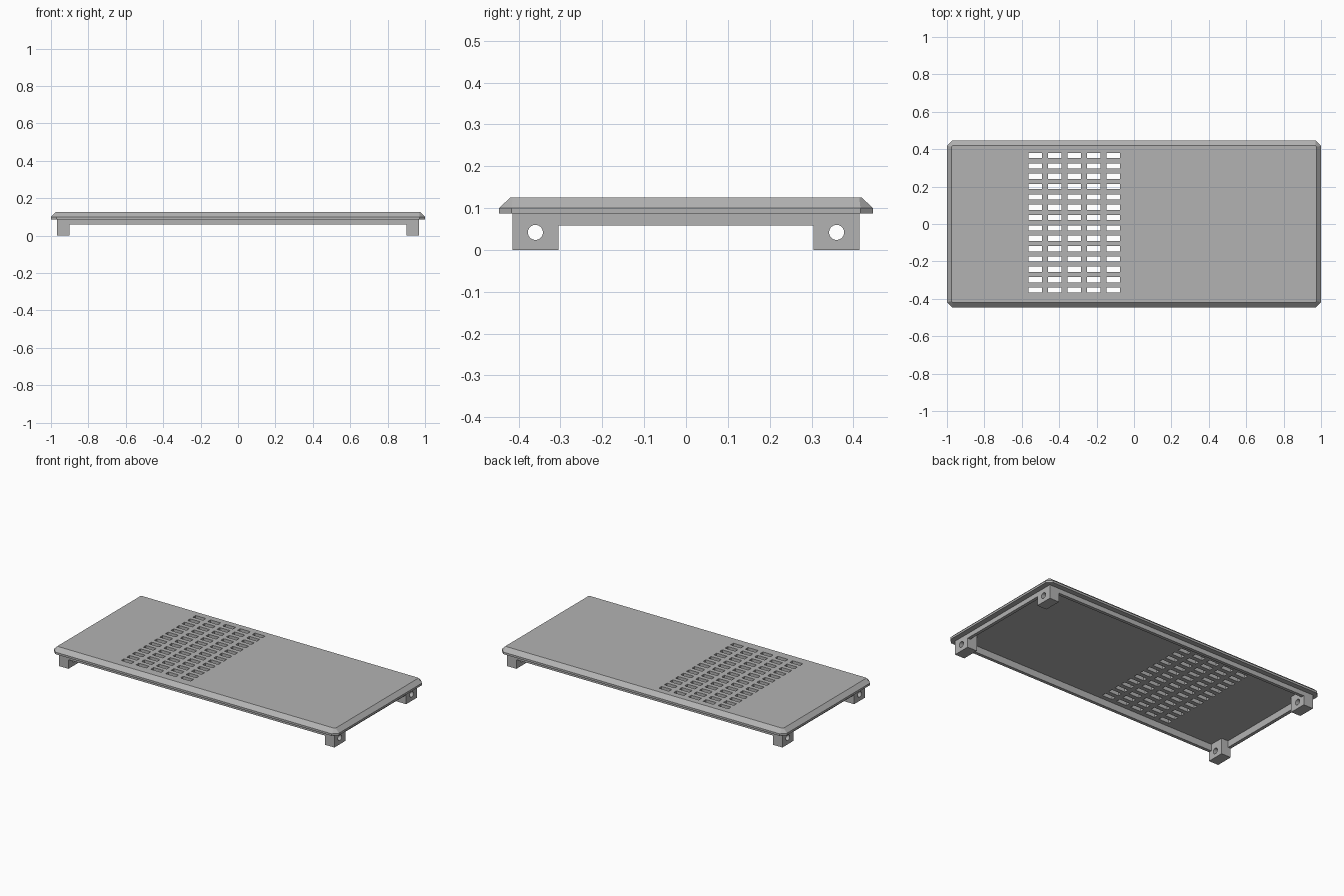
import bpy
import bmesh
from math import pi
from mathutils import Matrix

cube = bpy.data.objects.get("Cube")
if cube:
    bpy.data.objects.remove(cube, do_unlink=True)

grey = bpy.data.materials.new("plain grey")
grey.use_nodes = True
colour = (0.45, 0.45, 0.45, 1)
grey.diffuse_color = colour
grey.node_tree.nodes["Principled BSDF"].inputs["Base Color"].default_value = colour


def make_object(name, bm):
    bmesh.ops.recalc_face_normals(bm, faces=bm.faces)
    mesh = bpy.data.meshes.new(name)
    bm.to_mesh(mesh)
    bm.free()
    mesh.materials.append(grey)
    obj = bpy.data.objects.new(name, mesh)
    bpy.context.collection.objects.link(obj)
    return obj


def add_box(bm, x0, x1, y0, y1, z0, z1):
    place = Matrix.Translation(((x0 + x1) / 2, (y0 + y1) / 2, (z0 + z1) / 2))
    size = Matrix.Diagonal((abs(x1 - x0), abs(y1 - y0), z1 - z0, 1))
    bmesh.ops.create_cube(bm, size=1, matrix=place @ size)


def combine(target, tool, operation):
    mod = target.modifiers.new(operation, "BOOLEAN")
    mod.operation = operation
    mod.solver = "EXACT"
    mod.object = tool
    bpy.context.view_layer.objects.active = target
    bpy.ops.object.modifier_apply(modifier=mod.name)
    bpy.data.objects.remove(tool, do_unlink=True)


def corner_cut_ring(bm, x, y, cut, z):
    ring = []
    for sx, sy in ((1, 1), (-1, 1), (-1, -1), (1, -1)):
        pair = [(sx * x, sy * (y - cut), z), (sx * (x - cut), sy * y, z)]
        if sx * sy < 0:
            pair.reverse()
        ring += [bm.verts.new(p) for p in pair]
    return ring


# Cover plate: upright lip, then a bevel up to the flat top
TOP, LIP, CEILING, BASE = 0.125, 0.1, 0.1, 0.087
bm = bmesh.new()
rings = [corner_cut_ring(bm, 1, 0.447, 0.03, BASE),
         corner_cut_ring(bm, 1, 0.447, 0.03, LIP),
         corner_cut_ring(bm, 0.975, 0.42, 0.006, TOP)]
for low, high in zip(rings, rings[1:]):
    for i in range(8):
        j = (i + 1) % 8
        bm.faces.new((low[i], low[j], high[j], high[i]))
bm.faces.new(rings[0])
bm.faces.new(rings[-1])
cover = make_object("cover_plate", bm)

# Skirt below the plate, hollowed out to the ceiling
SKIRT_X, SKIRT_Y, WALL = 0.967, 0.415, 0.02
bm = bmesh.new()
add_box(bm, -SKIRT_X, SKIRT_X, -SKIRT_Y, SKIRT_Y, 0.058, 0.11)
combine(cover, make_object("skirt", bm), "UNION")
bm = bmesh.new()
inner_x, inner_y = SKIRT_X - WALL, SKIRT_Y - WALL
add_box(bm, -inner_x, inner_x, -inner_y, inner_y, 0, CEILING)
combine(cover, make_object("hollow", bm), "DIFFERENCE")

# Four corner feet, flush with the skirt
bm = bmesh.new()
for sx in (-1, 1):
    for sy in (-1, 1):
        add_box(bm, sx * 0.9, sx * SKIRT_X, sy * 0.305, sy * SKIRT_Y, 0, 0.11)
combine(cover, make_object("feet", bm), "UNION")

# Round cross holes through the feet
bm = bmesh.new()
for sx in (-1, 1):
    for sy in (-1, 1):
        place = Matrix.Translation((sx * 0.93, sy * 0.36, 0.042))
        bmesh.ops.create_cone(bm, cap_ends=True, segments=32, radius1=0.018,
                              radius2=0.018, depth=0.2,
                              matrix=place @ Matrix.Rotation(pi / 2, 4, "Y"))
combine(cover, make_object("foot_holes", bm), "DIFFERENCE")

# Grid of vent slots
bm = bmesh.new()
for column in range(5):
    for row in range(14):
        x = -0.527 + column * 0.104
        y = -0.353 + row * 0.0553
        add_box(bm, x - 0.036, x + 0.036, y - 0.014, y + 0.014, 0.05, 0.2)
combine(cover, make_object("vent_slots", bm), "DIFFERENCE")
cover.name = "vented_cover"
